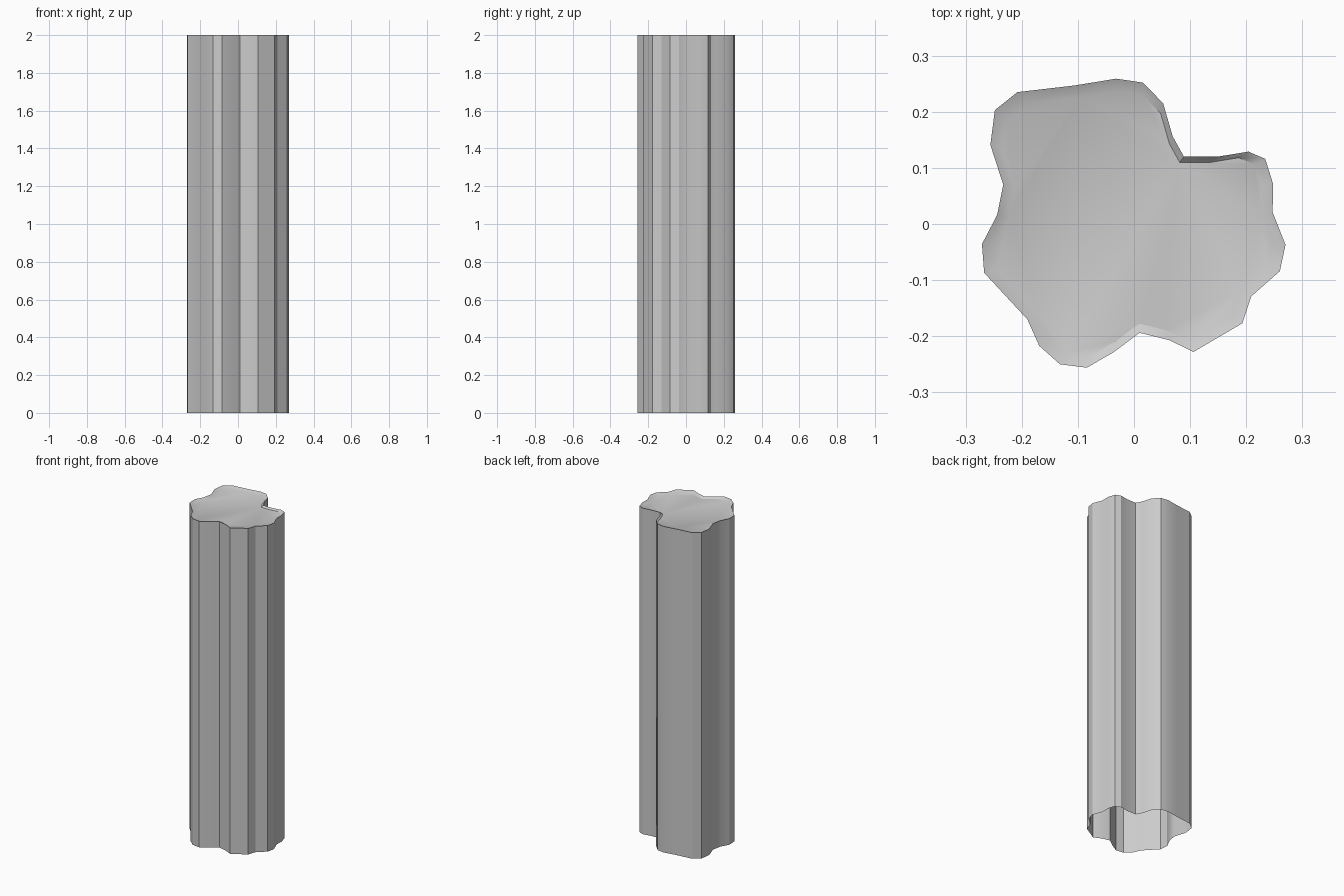
import bpy, bmesh, math

if "Cube" in bpy.data.objects:
    bpy.data.objects.remove(bpy.data.objects["Cube"])

# Irregular trunk-like outline, clockwise seen from above
OUTLINE = [(-0.032, 0.259), (0.016, 0.252), (0.052, 0.215), (0.069, 0.156), (0.089, 0.120),
           (0.149, 0.120), (0.204, 0.129), (0.234, 0.116), (0.248, 0.071), (0.247, 0.021),
           (0.270, -0.037), (0.260, -0.084), (0.209, -0.129), (0.193, -0.177), (0.106, -0.228),
           (0.063, -0.207), (0.010, -0.194), (-0.037, -0.229), (-0.084, -0.256), (-0.132, -0.250),
           (-0.169, -0.217), (-0.190, -0.170), (-0.267, -0.087), (-0.271, -0.036), (-0.244, 0.016),
           (-0.233, 0.070), (-0.256, 0.141), (-0.248, 0.203), (-0.208, 0.235), (-0.105, 0.247)]
HEIGHT = 2.0
CAP_SCALE = 0.915   # recessed cap is a smaller copy of the outline
CAP_DEPTH = 0.01

bm = bmesh.new()


def ring(scale, z):
    return [bm.verts.new((x * scale, y * scale, z)) for x, y in reversed(OUTLINE)]


# Walls, sloping rim and shallow recessed cap; the bottom stays open
rings = [ring(1, 0), ring(1, HEIGHT), ring(CAP_SCALE, HEIGHT - CAP_DEPTH)]
n = len(OUTLINE)
for low, high in zip(rings, rings[1:]):
    for i in range(n):
        j = (i + 1) % n
        bm.faces.new((low[i], low[j], high[j], high[i]))
bm.faces.new(rings[-1])

mesh = bpy.data.meshes.new("column")
bm.to_mesh(mesh)
bm.free()
column = bpy.data.objects.new("column", mesh)
bpy.context.collection.objects.link(column)

# Soft facets with sharp creases
bpy.context.view_layer.objects.active = column
column.select_set(True)
bpy.ops.object.shade_smooth_by_angle(angle=math.radians(30))
